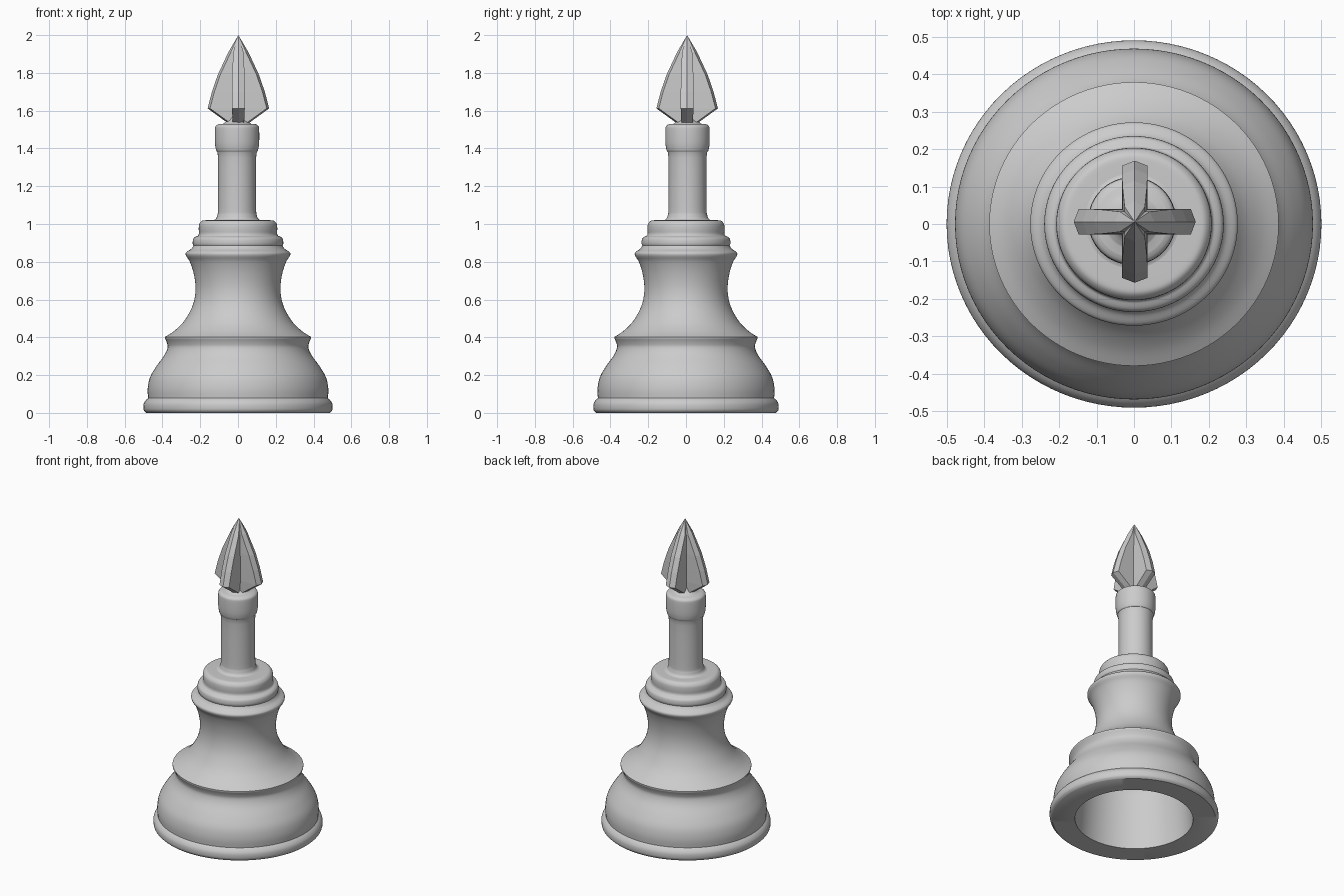
import bpy, bmesh, math
from mathutils import Vector

if "Cube" in bpy.data.objects:
    bpy.data.objects.remove(bpy.data.objects["Cube"])


def smooth_run(pts, steps=4):
    """Catmull-Rom curve through the points of one profile run."""
    p = [Vector(q) for q in pts]
    if len(p) < 3:
        return p
    p = [p[0]] + p + [p[-1]]
    out = []
    for a, b, c, d in zip(p, p[1:], p[2:], p[3:]):
        for i in range(steps):
            t = i / steps
            out.append(0.5 * (2 * b + (c - a) * t + (2 * a - 5 * b + 4 * c - d) * t * t
                              + (3 * b - a - 3 * c + d) * t ** 3))
    return out + [p[-1]]


def finish(name, bm, angle=None):
    bmesh.ops.remove_doubles(bm, verts=bm.verts, dist=0.0003)
    bmesh.ops.recalc_face_normals(bm, faces=bm.faces)
    mesh = bpy.data.meshes.new(name)
    bm.to_mesh(mesh)
    bm.free()
    ob = bpy.data.objects.new(name, mesh)
    bpy.context.collection.objects.link(ob)
    if angle:
        bpy.ops.object.select_all(action='DESELECT')
        ob.select_set(True)
        bpy.context.view_layer.objects.active = ob
        bpy.ops.object.shade_smooth_by_angle(angle=math.radians(angle))
    return ob


def lathe(name, runs, y_scale=1.0, centre=(0, 0), sides=96):
    bm = bmesh.new()
    profile = [q for run in runs for q in smooth_run(run)]
    rings = []
    for r, z in profile:
        rings.append([bm.verts.new((centre[0] + r * math.cos(math.tau * i / sides),
                                    centre[1] + r * y_scale * math.sin(math.tau * i / sides), z))
                      for i in range(sides)])
    for a, b in zip(rings, rings[1:]):
        for i in range(sides):
            j = (i + 1) % sides
            bm.faces.new((a[i], a[j], b[j], b[i]))
    return finish(name, bm, 40)


# Hollow turned base: cavity, foot, bell, waist and stepped collar
lathe("turned_base", [
    [(0, 0.42), (0.30, 0.42)],
    [(0.32, 0.38), (0.335, 0.2), (0.35, 0)],
    [(0.35, 0), (0.485, 0)],
    [(0.485, 0), (0.499, 0.015), (0.5, 0.045), (0.49, 0.065), (0.476, 0.078)],
    [(0.476, 0.078), (0.478, 0.13), (0.465, 0.19), (0.43, 0.25), (0.39, 0.305),
     (0.373, 0.345), (0.376, 0.37), (0.387, 0.395)],
    [(0.387, 0.402), (0.34, 0.432), (0.29, 0.48), (0.25, 0.545), (0.23, 0.605),
     (0.225, 0.67), (0.235, 0.74), (0.255, 0.8), (0.275, 0.832), (0.274, 0.85),
     (0.248, 0.868), (0.236, 0.885)],
    [(0.236, 0.885), (0.24, 0.9), (0.235, 0.925), (0.212, 0.938)],
    [(0.212, 0.938), (0.207, 0.95), (0.208, 0.975), (0.205, 1.0), (0.19, 1.017), (0.17, 1.02)],
    [(0.17, 1.02), (0, 1.02)],
], y_scale=0.98)

# Neck with a swollen cap and a small web under the point
lathe("neck", [
    [(0.135, 1.018), (0.115, 1.025), (0.105, 1.045), (0.101, 1.09), (0.101, 1.35),
     (0.111, 1.39), (0.117, 1.43), (0.117, 1.5), (0.112, 1.52), (0.095, 1.53)],
    [(0.095, 1.53), (0.075, 1.53)],
    [(0.075, 1.53), (0.05, 1.55), (0.03, 1.59), (0, 1.6)],
], centre=(-0.005, 0.008), sides=64)

# Two crossed blades with ridged edges: (z, reach, half thickness)
LEVELS = [(1.53, 0.05, 0.03), (1.612, 0.163, 0.034), (1.70, 0.14, 0.034),
          (1.79, 0.109, 0.033), (1.91, 0.053, 0.027), (2.0, 0, 0)]
for k, name in enumerate(("blade_x", "blade_y")):
    bm = bmesh.new()
    rings = []
    for z, r, w in LEVELS:
        s = max(r - 0.013, 0)
        ring = [(r, 0), (s, w), (-s, w), (-r, 0), (-s, -w), (s, -w)]
        rings.append([bm.verts.new((x, y, z)) for x, y in ring])
    for a, b in zip(rings, rings[1:]):
        for i in range(6):
            j = (i + 1) % 6
            bm.faces.new((a[i], a[j], b[j], b[i]))
    bm.faces.new(rings[0])
    blade = finish(name, bm)
    blade.rotation_euler.z = k * math.pi / 2
    blade.location = (0.002, 0.006, 0)
